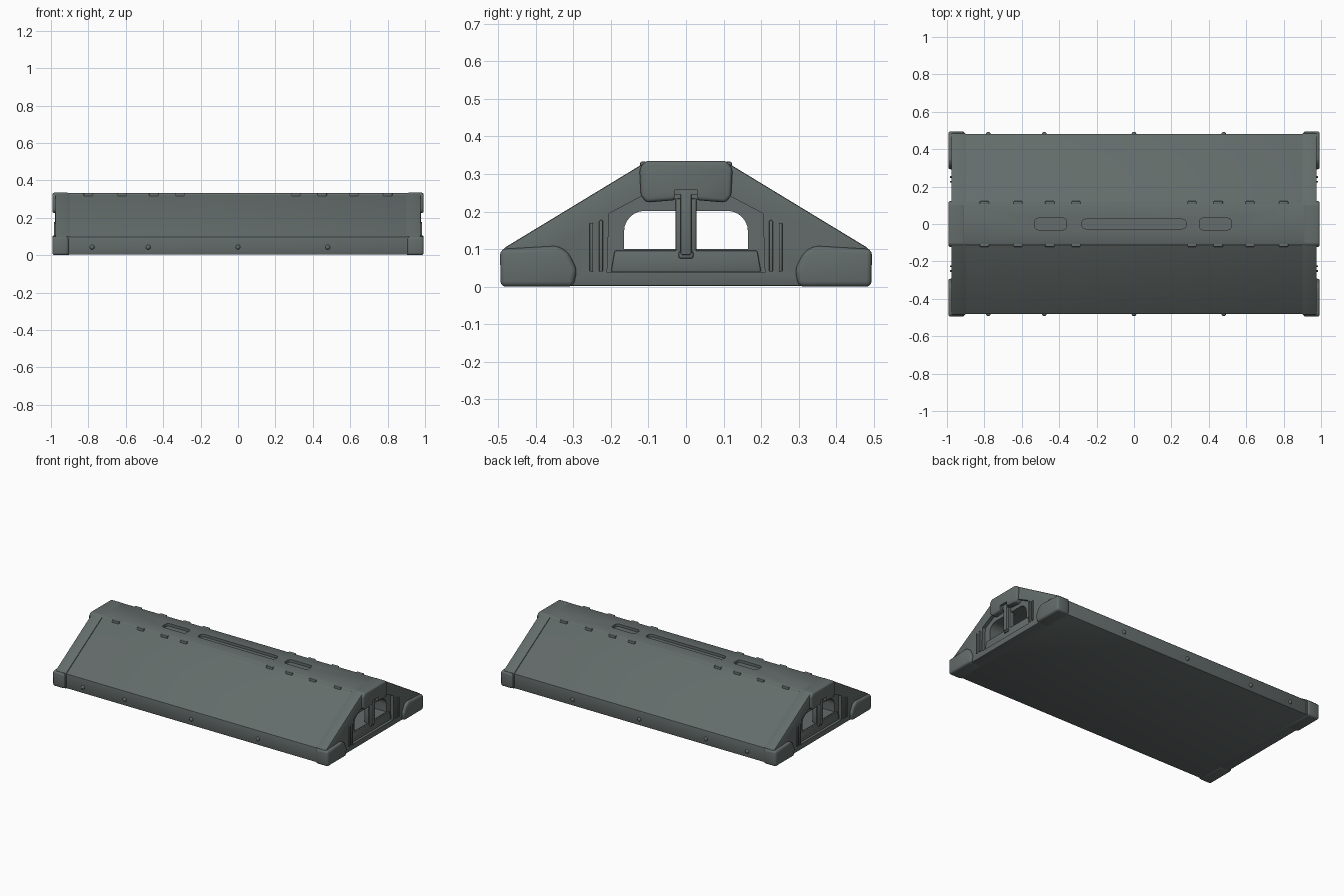
import bpy, bmesh, math
from mathutils import Vector

if "Cube" in bpy.data.objects:
    bpy.data.objects.remove(bpy.data.objects["Cube"])

grey = bpy.data.materials.new("dark_green_grey")
grey.diffuse_color = (0.125, 0.15, 0.145, 1)
grey.use_nodes = True
grey.node_tree.nodes["Principled BSDF"].inputs["Base Color"].default_value = grey.diffuse_color


def finish(bm, name, bevel=0.0, segs=2):
    bmesh.ops.recalc_face_normals(bm, faces=bm.faces)
    me = bpy.data.meshes.new(name)
    bm.to_mesh(me)
    bm.free()
    me.materials.append(grey)
    ob = bpy.data.objects.new(name, me)
    bpy.context.collection.objects.link(ob)
    if bevel:
        m = ob.modifiers.new("bevel", 'BEVEL')
        m.width, m.segments = bevel, segs
        m.limit_method, m.angle_limit = 'ANGLE', math.radians(25)
        apply(ob, m)
    return ob


def apply(ob, mod):
    bpy.ops.object.select_all(action='DESELECT')
    bpy.context.view_layer.objects.active = ob
    ob.select_set(True)
    bpy.ops.object.modifier_apply(modifier=mod.name)


def extrude(name, pts, a, b, axis='x', bevel=0.0, segs=2):
    """Extrude a (y,z) profile along x, or an (x,y) profile along z."""
    bm = bmesh.new()
    place = (lambda p, t: (t, p[0], p[1])) if axis == 'x' else (lambda p, t: (p[0], p[1], t))
    r0 = [bm.verts.new(place(p, a)) for p in pts]
    r1 = [bm.verts.new(place(p, b)) for p in pts]
    bm.faces.new(r0)
    bm.faces.new(r1)
    n = len(pts)
    for i in range(n):
        bm.faces.new((r0[i], r0[(i + 1) % n], r1[(i + 1) % n], r1[i]))
    return finish(bm, name, bevel, segs)


def rect(y0, y1, z0, z1):
    return [(y0, z0), (y1, z0), (y1, z1), (y0, z1)]


def mirrored(half):
    """Complete a profile whose right half runs bottom to top."""
    return half + [(-y, z) for y, z in reversed(half)]


def arc(cx, cy, r, a0, a1, n=6):
    return [(cx + r * math.cos(math.radians(a0 + (a1 - a0) * i / n)),
             cy + r * math.sin(math.radians(a0 + (a1 - a0) * i / n))) for i in range(n + 1)]


def rounded_slot(x0, x1, w, r):
    return (arc(x1 - r, w - r, r, 0, 90, 4) + arc(x0 + r, w - r, r, 90, 180, 4)
            + arc(x0 + r, -w + r, r, 180, 270, 4) + arc(x1 - r, -w + r, r, 270, 360, 4))


def cut(targets, cutters):
    for ob in targets:
        for c in cutters:
            m = ob.modifiers.new("cut", 'BOOLEAN')
            m.operation, m.object, m.solver = 'DIFFERENCE', c, 'EXACT'
            apply(ob, m)
    for c in cutters:
        bpy.data.objects.remove(c)


# main wedge-shaped body
body = extrude("body", mirrored([(0.482, 0.003), (0.482, 0.098), (0.11, 0.325)]),
               -0.965, 0.965, bevel=0.006)

# raised end frames
frames = [extrude("end_frame", mirrored([(0.486, 0.002), (0.486, 0.102), (0.112, 0.329)]),
                  s * 0.9, s * 0.976, bevel=0.005) for s in (-1, 1)]

# flat ridge along the top
ridge = extrude("top_ridge", mirrored([(0.11, 0.29), (0.121, 0.314), (0.108, 0.333)]),
                -0.975, 0.975, bevel=0.003, segs=1)

# tunnel through the length, with rounded upper corners
tunnel = extrude("tunnel_cutter", mirrored([(0.165, 0.1)] + arc(0.11, 0.147, 0.055, 0, 90)),
                 -1.2, 1.2)
cut([body] + frames, [tunnel])

# recessed panels around the tunnel mouths
recess = mirrored([(0.21, 0.038), (0.205, 0.195), (0.11, 0.245)])
cut([body] + frames, [extrude("recess_cutter", recess, s * 0.955, s * 1.1) for s in (-1, 1)])

# three recessed slots in the ridge
slots = [extrude("slot_cutter", rounded_slot(a, b, w, r), 0.316, 0.4, 'z')
         for a, b, w, r in ((-0.28, 0.28, 0.026, 0.024), (-0.53, -0.36, 0.031, 0.018),
                            (0.35, 0.52, 0.031, 0.018))]
cut([ridge, body], slots)

for s in (-1, 1):
    # top corner cap, built of a block with a small notch over the strut
    cap = extrude("top_end_cap",
                  mirrored([(0.026, 0.235), (0.035, 0.23), (0.105, 0.224), (0.12, 0.24),
                            (0.124, 0.314), (0.108, 0.335)]),
                  s * 0.905, s * 0.992, bevel=0.01, segs=3)
    cut([cap], [extrude("notch_cutter", rect(-0.03, 0.03, 0.2, 0.258), s * 0.972, s * 1.1)])
    # centre strut across the tunnel mouth
    extrude("centre_strut", rect(-0.014, 0.014, 0.085, 0.257), s * 0.945, s * 0.978, bevel=0.003)
    extrude("strut_backing", rect(-0.028, 0.028, 0.09, 0.235), s * 0.93, s * 0.962, bevel=0.003)
    # sill below the mouth
    extrude("mouth_sill", [(-0.2, 0.04), (0.2, 0.04), (0.19, 0.096), (-0.19, 0.096)],
            s * 0.945, s * 0.964, bevel=0.004)
    extrude("strut_foot", rect(-0.02, 0.02, 0.075, 0.095), s * 0.95, s * 0.972, bevel=0.006)
    for t in (-1, 1):
        # bottom corner caps
        foot = [(0.494, 0.0), (0.495, 0.1), (0.34, 0.109), (0.312, 0.09),
                (0.29, 0.045), (0.3, 0.0)]
        extrude("bottom_corner_cap", [(t * y, z) for y, z in foot],
                s * 0.905, s * 0.993, bevel=0.014, segs=3)
        # vertical ribs beside the mouth
        for y, top in ((0.226, 0.177), (0.252, 0.17)):
            extrude("end_rib", rect(t * y - 0.005, t * y + 0.005, 0.04, top),
                    s * 0.97, s * 0.985, bevel=0.003)
        # thin clips along the ridge edge
        for x in (0.31, 0.45, 0.62, 0.8):
            extrude("ridge_clip", rect(t * 0.113 - 0.009, t * 0.113 + 0.009, 0.305, 0.333),
                    s * x - 0.025, s * x + 0.025, bevel=0.004)

# lower edge rivets
for x in (-0.78, -0.48, 0.0, 0.48):
    for t in (-1, 1):
        bm = bmesh.new()
        bmesh.ops.create_uvsphere(bm, u_segments=12, v_segments=8, radius=0.013)
        bmesh.ops.translate(bm, verts=bm.verts, vec=Vector((x, t * 0.48, 0.043)))
        finish(bm, "edge_rivet")

# smooth the rounded edges only
bpy.ops.object.select_all(action='SELECT')
bpy.context.view_layer.objects.active = body
bpy.ops.object.shade_smooth_by_angle(angle=math.radians(30))
